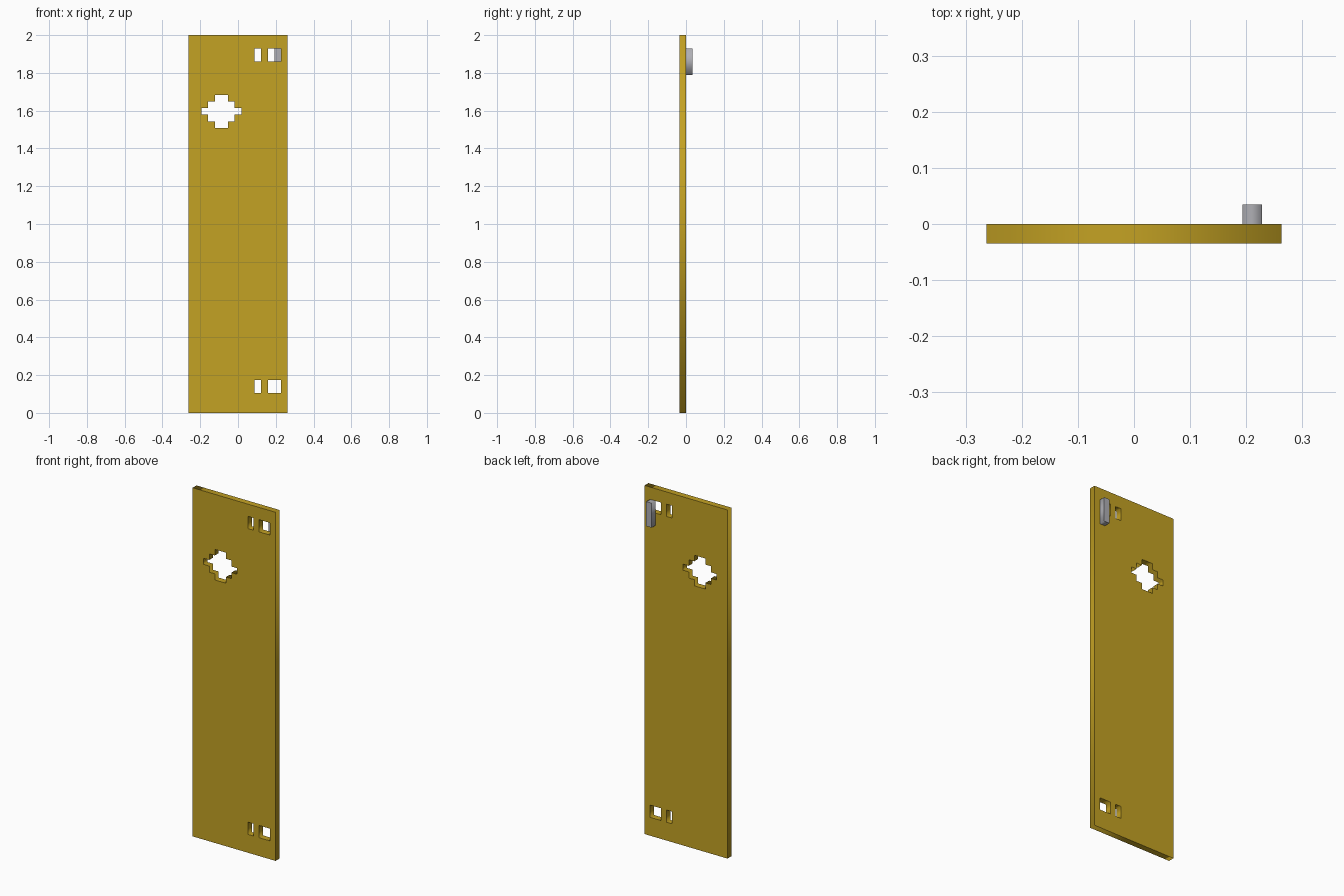
import bpy
import math

cube = bpy.data.objects.get("Cube")
if cube:
    bpy.data.objects.remove(cube, do_unlink=True)

U = 2 / 57  # one grid unit: the panel is 15 wide, 57 tall and 1 thick


def material(name, rgb):
    mat = bpy.data.materials.new(name)
    mat.use_nodes = True
    mat.diffuse_color = (*rgb, 1)
    for node in mat.node_tree.nodes:
        if node.type == 'BSDF_PRINCIPLED':
            node.inputs["Base Color"].default_value = (*rgb, 1)
    return mat


def rect(x0, x1, z0, z1):
    return [(x0, z0), (x1, z0), (x1, z1), (x0, z1)]


def plate(name, loops, y0, y1, mat):
    """Extrude the first x-z loop from y0 to y1, with the other loops as holes."""
    curve = bpy.data.curves.new(name, 'CURVE')
    curve.dimensions = '2D'
    curve.fill_mode = 'BOTH'
    curve.extrude = (y1 - y0) * U / 2
    for loop in loops:
        spline = curve.splines.new('POLY')
        spline.points.add(len(loop) - 1)
        for point, (x, z) in zip(spline.points, loop):
            point.co = (x * U, z * U, 0, 1)
        spline.use_cyclic_u = True
    obj = bpy.data.objects.new(name, curve)
    bpy.context.collection.objects.link(obj)
    obj.rotation_euler = (math.pi / 2, 0, 0)
    obj.location.y = (y0 + y1) * U / 2
    curve.materials.append(mat)
    bpy.ops.object.select_all(action='DESELECT')
    obj.select_set(True)
    bpy.context.view_layer.objects.active = obj
    bpy.ops.object.convert(target='MESH')
    bpy.ops.object.transform_apply(location=True, rotation=True, scale=True)
    return bpy.context.object


gold = material("gold", (0.55, 0.36, 0.017))
grey = material("grey", (0.43, 0.43, 0.46))

# Stepped cross opening: one quarter mirrored around its centre
cx, cz = -2.5, 45.5
quarter = [(3, 0.5), (2, 0.5), (2, 1.5), (1, 1.5), (1, 2.5)]
half = quarter + [(-x, z) for x, z in reversed(quarter)]
cross = [(cx + x, cz + z) for x, z in half + [(-x, -z) for x, z in half]]

# Panel with a narrow and a wide slot near each end
slots = [rect(x0, x1, z, z + 2) for z in (3, 53) for x0, x1 in ((2.5, 3.5), (4.5, 6.5))]
plate("panel", [rect(-7.5, 7.5, 0, 57), cross] + slots, -1, 0, gold)

# Small block on the back, partly covering the upper wide slot
plate("back_block", [rect(5.5, 6.5, 51, 55)], 0, 1, grey)
